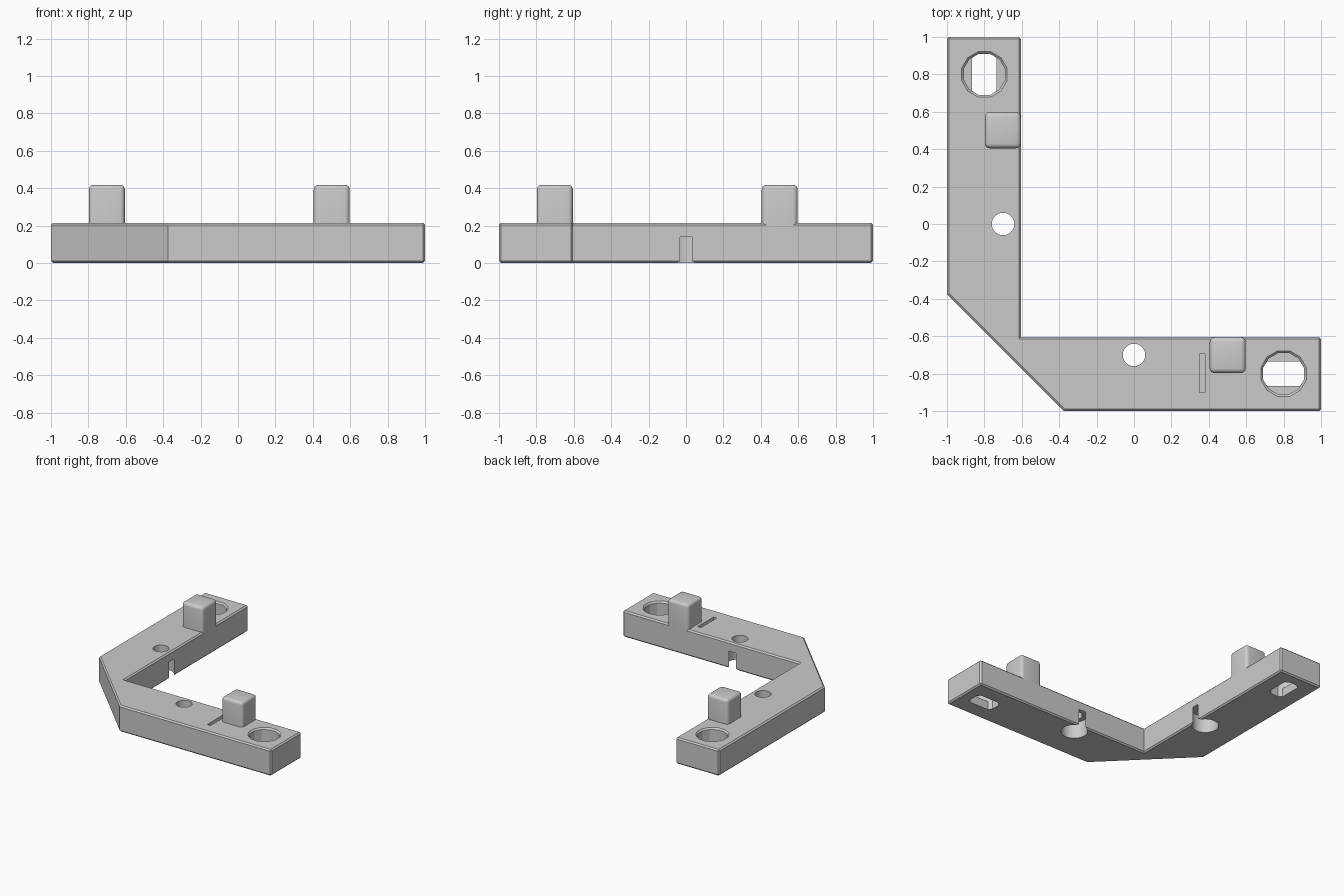
import bpy, bmesh, math

cube = bpy.data.objects.get("Cube")
if cube:
    bpy.data.objects.remove(cube, do_unlink=True)

grey = bpy.data.materials.new("plain grey")
grey.use_nodes = True
GREY = (0.6, 0.6, 0.6, 1)
grey.diffuse_color = GREY
grey.node_tree.nodes["Principled BSDF"].inputs["Base Color"].default_value = GREY

TOP = 0.215     # upper face of the bracket
INNER = -0.605  # inner wall of both arms
EDGE = 0.011    # edge chamfer


def to_object(name, bm):
    bmesh.ops.recalc_face_normals(bm, faces=bm.faces)
    mesh = bpy.data.meshes.new(name)
    bm.to_mesh(mesh)
    bm.free()
    mesh.materials.append(grey)
    obj = bpy.data.objects.new(name, mesh)
    bpy.context.collection.objects.link(obj)
    return obj


def prism(lower, upper, z0, z1):
    """Closed solid between two matching outlines."""
    bm = bmesh.new()
    a = [bm.verts.new((x, y, z0)) for x, y in lower]
    b = [bm.verts.new((x, y, z1)) for x, y in upper]
    bm.faces.new(a)
    bm.faces.new(b)
    for i in range(len(a)):
        j = (i + 1) % len(a)
        bm.faces.new((a[i], a[j], b[j], b[i]))
    bmesh.ops.recalc_face_normals(bm, faces=bm.faces)
    return bm


def ring(cx, cy, r, n):
    return [(cx + r * math.cos(math.tau * (i + 0.5) / n),
             cy + r * math.sin(math.tau * (i + 0.5) / n)) for i in range(n)]


def rect(x0, x1, y0, y1):
    return [(x0, y0), (x1, y0), (x1, y1), (x0, y1)]


def swap(points):
    return [(y, x) for x, y in points]


# Angled bracket body with chamfered edges
outline = [(-1, 1), (-1, -0.375), (-0.375, -1), (1, -1),
           (1, INNER), (INNER, INNER), (INNER, 1)]
bm = prism(outline, outline, 0, TOP)


def chamfered(edge):
    p, q = (v.co for v in edge.verts)
    return abs(p.z - q.z) < 0.001 or max(p.x, p.y) > 0.99


bmesh.ops.bevel(bm, geom=[e for e in bm.edges if chamfered(e)], offset=EDGE,
                segments=1, affect='EDGES')
body = to_object("bracket_body", bm)


def cut(lower, upper, z0, z1):
    cutter = to_object("cutter", prism(lower, upper, z0, z1))
    cutter.hide_render = True
    mod = body.modifiers.new("cut", 'BOOLEAN')
    mod.operation = 'DIFFERENCE'
    mod.solver = 'EXACT'
    mod.object = cutter
    bpy.context.view_layer.update()
    graph = bpy.context.evaluated_depsgraph_get()
    mesh = bpy.data.meshes.new_from_object(body.evaluated_get(graph))
    body.modifiers.clear()
    body.data = mesh
    bpy.data.objects.remove(cutter, do_unlink=True)


# Holes, repeated on both arms across the diagonal
slot_quarter = [(0.065, 0.088), (0.035, 0.109)]
slot = [(-0.8 + x, 0.8 + y) for x, y in
        slot_quarter + [(-x, y) for x, y in reversed(slot_quarter)]
        + [(-x, -y) for x, y in slot_quarter]
        + [(x, -y) for x, y in reversed(slot_quarter)]]
pocket = ring(-0.8, 0.8, 0.114, 12)
cuts = [
    (pocket, pocket, 0.07, 0.3),                                        # pocket
    (pocket, ring(-0.8, 0.8, 0.138, 12), TOP - 0.012, TOP + 0.012),     # rim
    (slot, slot, -0.1, 0.1),                                            # slot
    (ring(-0.7, 0, 0.1, 48), ring(-0.7, 0, 0.1, 48), -0.1, 0.14),       # recess
    (ring(-0.7, 0, 0.06, 32), ring(-0.7, 0, 0.06, 32), 0.1, 0.3),       # hole
]
for low, high, z0, z1 in cuts:
    cut(low, high, z0, z1)
    cut(swap(low), swap(high), z0, z1)

# Shallow groove on the front arm only
groove = rect(0.35, 0.38, -0.9, -0.695)
cut(groove, groove, TOP - 0.04, 0.3)

# Rounded posts standing flush with the inner walls
post = rect(-0.797, INNER, 0.405, 0.597)
for name, shape in (("back_post", post), ("front_post", swap(post))):
    bm = prism(shape, shape, TOP - EDGE - 0.004, 0.418)
    bmesh.ops.bevel(bm, geom=[e for e in bm.edges
                              if max(v.co.z for v in e.verts) > 0.4],
                    offset=0.025, segments=4, profile=0.5, affect='EDGES')
    to_object(name, bm)

# Smooth the round parts and keep corners crisp
for obj in bpy.data.objects:
    obj.select_set(obj.name in {"bracket_body", "back_post", "front_post"})
bpy.context.view_layer.objects.active = body
bpy.ops.object.shade_smooth_by_angle(angle=math.radians(25))
